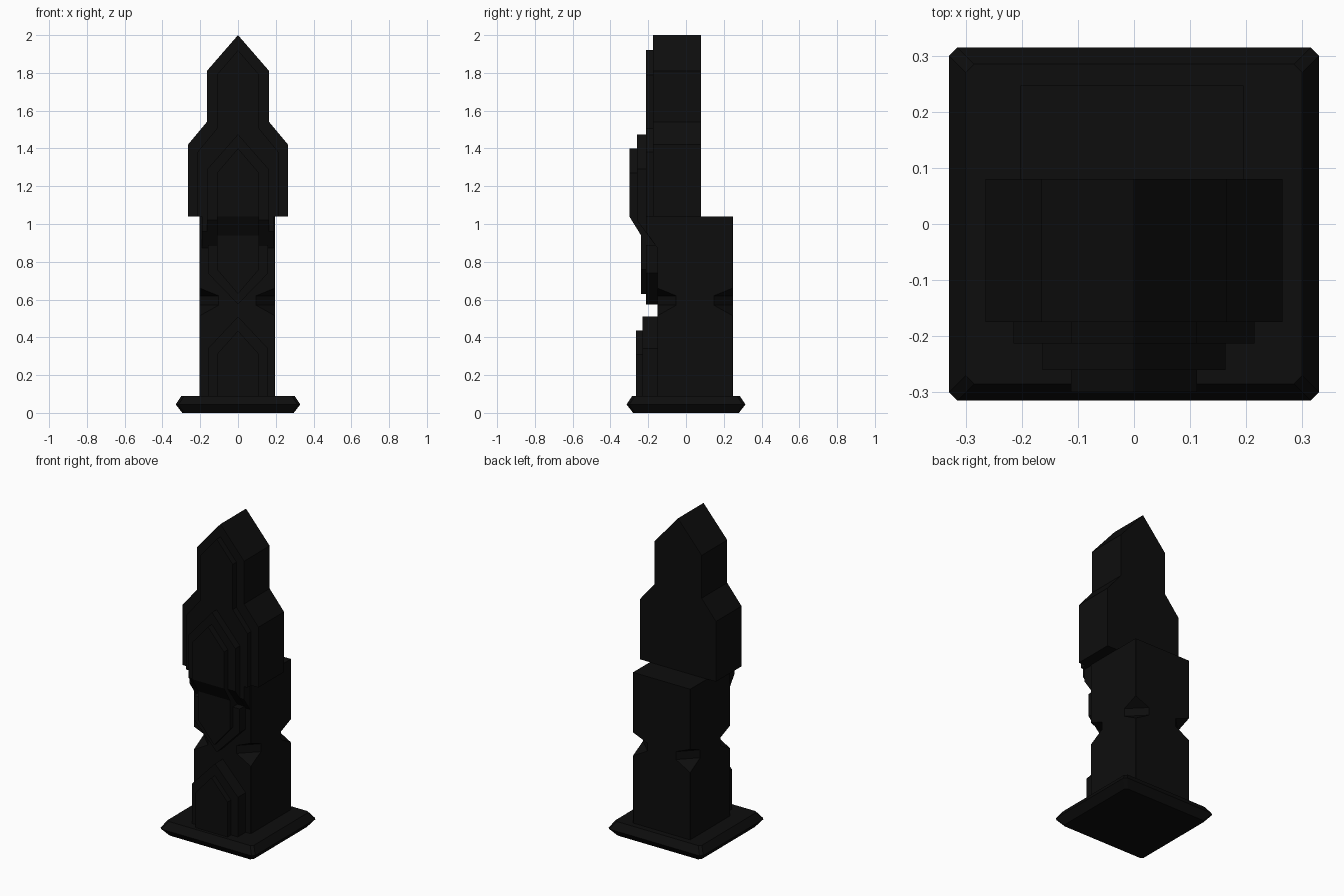
import bpy
import bmesh

cube = bpy.data.objects.get("Cube")
if cube:
    bpy.data.objects.remove(cube, do_unlink=True)

black = bpy.data.materials.new("black stone")
black.use_nodes = True
colour = (0.004, 0.004, 0.004, 1)
black.diffuse_color = colour
black.node_tree.nodes["Principled BSDF"].inputs["Base Color"].default_value = colour


def loft(name, rings):
    """Join matching rings of points into a closed solid with capped ends."""
    bm = bmesh.new()
    loops = [[bm.verts.new(p) for p in ring] for ring in rings]
    n = len(loops[0])
    for a, b in zip(loops, loops[1:]):
        for i in range(n):
            j = (i + 1) % n
            bm.faces.new((a[i], a[j], b[j], b[i]))
    bm.faces.new(loops[0][::-1])
    bm.faces.new(loops[-1])
    bmesh.ops.recalc_face_normals(bm, faces=bm.faces)
    mesh = bpy.data.meshes.new(name)
    bm.to_mesh(mesh)
    bm.free()
    mesh.materials.append(black)
    obj = bpy.data.objects.new(name, mesh)
    bpy.context.collection.objects.link(obj)
    return obj


def slab(name, half, front, back):
    """Mirror a half outline (x, z) about x = 0 and extrude it along y."""
    outline = half + [(-x, z) for x, z in reversed(half) if x > 0]
    return loft(name, [[(x, y, z) for x, z in outline] for y in (front, back)])


def wedge(name, width, profile):
    """Extrude a side profile (y, z) across the front."""
    return loft(name, [[(x, y, z) for y, z in profile] for x in (-width, width)])


def octagon(x0, x1, y0, y1, cut, z):
    """Rectangle with cut corners."""
    return [(x0 + cut, y0, z), (x1 - cut, y0, z), (x1, y0 + cut, z), (x1, y1 - cut, z),
            (x1 - cut, y1, z), (x0 + cut, y1, z), (x0, y1 - cut, z), (x0, y0 + cut, z)]


# Plinth with a pointed rim
loft("plinth", [octagon(-x, x, -y, y, 0.015, z) for x, y, z in
                ((0.295, 0.28, 0), (0.33, 0.315, 0.045), (0.3, 0.285, 0.09))])

# Shaft with a notch in each corner
loft("shaft", [octagon(-0.203, 0.196, -0.152, 0.248, cut, z) for cut, z in
               ((0.002, 0.08), (0.002, 0.515), (0.1, 0.57), (0.1, 0.62),
                (0.002, 0.66), (0.002, 1.04))])

# Gabled head
slab("head", [(0.265, 1.04), (0.265, 1.42), (0.165, 1.54), (0.165, 1.81), (0, 2)],
     -0.175, 0.08)
slab("head_front_layer", [(0.215, 1.04), (0.215, 1.38), (0.112, 1.505),
                          (0.112, 1.79), (0, 1.92)], -0.213, -0.16)
slab("head_outer_panel", [(0.163, 1.04), (0.163, 1.29), (0, 1.475)], -0.26, -0.16)
slab("head_inner_panel", [(0.112, 1.04), (0.112, 1.27), (0, 1.4)], -0.3, -0.16)

# Sloping corbels under the head
wedge("wide_corbel", 0.19, [(-0.213, 1.04), (-0.213, 0.96), (-0.15, 0.87), (-0.1, 1.04)])
wedge("outer_corbel", 0.163, [(-0.26, 1.04), (-0.26, 1.02), (-0.15, 0.87), (-0.1, 1.04)])
wedge("inner_corbel", 0.112, [(-0.3, 1.04), (-0.235, 0.935), (-0.15, 0.935), (-0.1, 1.04)])

# Middle panels pointing down
slab("middle_outer_panel", [(0.16, 0.89), (0.16, 0.74), (0, 0.575)], -0.212, -0.14)
slab("middle_inner_panel", [(0.112, 0.99), (0.112, 0.76), (0, 0.63)], -0.238, -0.14)

# Lower panels pointing up
slab("lower_outer_panel", [(0.16, 0.08), (0.16, 0.34), (0, 0.51)], -0.23, -0.14)
slab("lower_inner_panel", [(0.112, 0.08), (0.112, 0.31), (0, 0.435)], -0.265, -0.14)
